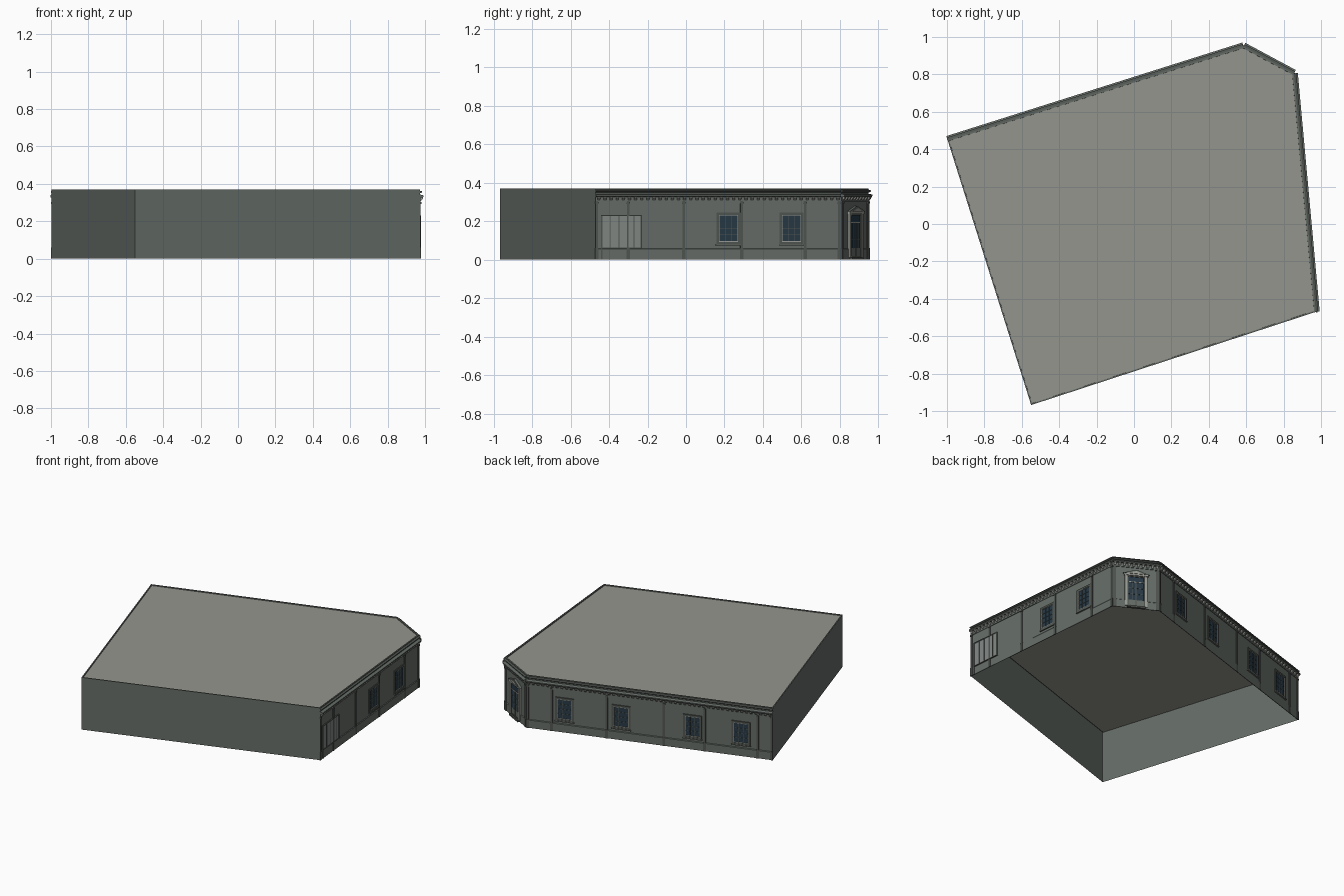
import bpy, bmesh
from mathutils import Vector

if "Cube" in bpy.data.objects:
    bpy.data.objects.remove(bpy.data.objects["Cube"])

H = 0.37
D, C, B, A, E = [Vector(p) for p in
                 ((0.972, -0.47), (0.855, 0.805), (0.585, 0.95), (-0.997, 0.45), (-0.55, -0.968))]


def mat(name, r, g, b):
    m = bpy.data.materials.new(name)
    m.diffuse_color = (r, g, b, 1)
    m.use_nodes = True
    m.node_tree.nodes["Principled BSDF"].inputs["Base Color"].default_value = m.diffuse_color
    return m


WALL = mat("wall_paint", 0.13, 0.15, 0.135)
ROOF = mat("roof_grey", 0.30, 0.30, 0.27)
TRIM = mat("dark_trim", 0.08, 0.09, 0.08)
LIGHT = mat("light_trim", 0.32, 0.33, 0.30)
GLASS = mat("dark_glass", 0.02, 0.04, 0.06)
PANE = mat("shop_pane", 0.22, 0.24, 0.23)

parts = {}   # part name -> (bmesh, material)


def finish(bm, name, *mats):
    bmesh.ops.recalc_face_normals(bm, faces=bm.faces[:])
    me = bpy.data.meshes.new(name)
    bm.to_mesh(me)
    bm.free()
    for m in mats:
        me.materials.append(m)
    bpy.context.collection.objects.link(bpy.data.objects.new(name, me))


class Facade:
    """Local frame: s along the wall, d outward, z up."""

    def __init__(self, name, p, q):
        self.name, self.p = name, p
        self.t = (q - p).normalized()
        self.n = Vector((self.t.y, -self.t.x))
        self.len = (q - p).length

    def at(self, s, d, z):
        v = self.p + self.t * s + self.n * d
        return (v.x, v.y, z)

    def bm(self, part, m):
        return parts.setdefault(self.name + "_" + part, (bmesh.new(), m))[0]

    def prism(self, part, m, ring0, ring1):
        bm = self.bm(part, m)
        a = [bm.verts.new(self.at(*v)) for v in ring0]
        b = [bm.verts.new(self.at(*v)) for v in ring1]
        bm.faces.new(a)
        bm.faces.new(b[::-1])
        for i in range(len(a)):
            j = (i + 1) % len(a)
            bm.faces.new((a[i], b[i], b[j], a[j]))

    def box(self, part, m, s0, s1, z0, z1, d1, d0=0.0):
        ring = [(d0, z0), (d1, z0), (d1, z1), (d0, z1)]
        self.run(part, m, ring, s0, s1)

    def run(self, part, m, profile, s0, s1):
        self.prism(part, m, [(s0, d, z) for d, z in profile], [(s1, d, z) for d, z in profile])

    def frame(self, part, m, s0, s1, z0, z1, w, d):
        self.box(part, m, s0, s0 + w, z0, z1, d)
        self.box(part, m, s1 - w, s1, z0, z1, d)
        self.box(part, m, s0 + w, s1 - w, z1 - w, z1, d)
        self.box(part, m, s0 + w, s1 - w, z0, z0 + w, d)

    def bars(self, part, m, s0, s1, z0, z1, cols, rows, w, d):
        for i in range(1, cols):
            s = s0 + (s1 - s0) * i / cols
            self.box(part, m, s - w / 2, s + w / 2, z0, z1, d)
        for i in range(1, rows):
            z = z0 + (z1 - z0) * i / rows
            self.box(part, m, s0, s1, z - w / 2, z + w / 2, d)

    def window(self, s):
        a, b, z0, z1 = s - 0.063, s + 0.063, 0.08, 0.245
        self.frame("window_frames", TRIM, a, b, z0, z1, 0.013, 0.007)
        self.frame("window_sashes", LIGHT, a + 0.013, b - 0.013, z0 + 0.013, z1 - 0.013, 0.003, 0.005)
        self.box("window_glass", GLASS, a + 0.013, b - 0.013, z0 + 0.013, z1 - 0.013, 0.002)
        self.bars("window_bars", TRIM, a + 0.016, b - 0.016, z0 + 0.016, z1 - 0.016, 3, 4, 0.002, 0.004)
        self.box("window_sills", WALL, a - 0.003, b + 0.003, z0 - 0.006, z0, 0.010)

    def pilaster(self, s, w=0.014):
        self.box("pilasters", TRIM, s - w / 2, s + w / 2, 0.058, 0.305, 0.005)
        self.box("pilasters", TRIM, s - w / 2 - 0.002, s + w / 2 + 0.002, 0.293, 0.303, 0.008)
        self.box("pilasters", TRIM, s - w / 2 - 0.002, s + w / 2 + 0.002, 0.0, 0.060, 0.007)

    def dress(self):
        # plinth, frieze, cornice, parapet moulding and modillions
        L = self.len
        self.run("plinth", WALL, [(0, 0), (0.004, 0), (0.004, 0.055), (0, 0.059)], 0, L)
        self.box("frieze", WALL, 0, L, 0.300, 0.328, 0.004)
        self.run("cornice", WALL, [(0, 0.326), (0.016, 0.326), (0.021, 0.332),
                                   (0.021, 0.338), (0.006, 0.342), (0, 0.342)], 0, L)
        self.run("parapet_moulding", TRIM, [(0, 0.349), (0.007, 0.352), (0.013, 0.356),
                                            (0.013, 0.360), (0, 0.364)], 0, L)
        n = round(L / 0.032)
        for i in range(n):
            s = (i + 0.5) * L / n
            self.run("modillions", LIGHT, [(0.004, 0.309), (0.009, 0.311), (0.018, 0.321),
                                           (0.018, 0.326), (0.004, 0.326)], s - 0.007, s + 0.007)


# open-bottomed shell with a low parapet and roof deck
bm = bmesh.new()
corners = (D, C, B, A, E)
low = [bm.verts.new((p.x, p.y, 0)) for p in corners]
top = [bm.verts.new((p.x, p.y, H)) for p in corners]
for i in range(5):
    j = (i + 1) % 5
    bm.faces.new((low[i], low[j], top[j], top[i]))
deck = bm.faces.new(top)
bm.normal_update()
bmesh.ops.inset_individual(bm, faces=[deck], thickness=0.01)
bmesh.ops.inset_individual(bm, faces=[deck], thickness=0.0005, depth=-0.006)
deck.material_index = 1
finish(bm, "building_shell", WALL, ROOF)

# right facade: two windows and a shopfront
right = Facade("right", D, C)
right.dress()
for s in (0.006, 0.17, 0.46, 0.762, 1.094, right.len - 0.008):
    right.pilaster(s)
for s in (0.693, 1.023):
    right.window(s)
right.box("shop_panes", PANE, 0.032, 0.236, 0.062, 0.228, 0.005)
right.frame("shop_frame", TRIM, 0.028, 0.240, 0.058, 0.232, 0.006, 0.008)
for s in (0.078, 0.122, 0.2):
    right.box("shop_mullions", TRIM, s - 0.002, s + 0.002, 0.064, 0.226, 0.007)
right.box("shop_door_jamb", TRIM, 0.028, 0.034, 0.0, 0.06, 0.008)

# chamfered corner: entrance with pediment
corner = Facade("corner", C, B)
corner.dress()
for s in (0.012, corner.len - 0.012):
    corner.pilaster(s, 0.02)
m = corner.len / 2
for k in (-1, 1):
    corner.box("door_columns", LIGHT, m + k * 0.066 - 0.008, m + k * 0.066 + 0.008, 0.012, 0.238, 0.011)
corner.box("door_glass", GLASS, m - 0.058, m + 0.058, 0.06, 0.238, 0.005)
corner.box("door_lower_panels", WALL, m - 0.058, m + 0.058, 0.012, 0.06, 0.006)
corner.frame("door_frame", TRIM, m - 0.058, m + 0.058, 0.012, 0.238, 0.008, 0.009)
corner.box("door_transom", LIGHT, m - 0.05, m + 0.05, 0.19, 0.195, 0.008)
corner.box("door_split", TRIM, m - 0.003, m + 0.003, 0.02, 0.19, 0.008)
corner.bars("door_bars", TRIM, m - 0.05, m + 0.05, 0.06, 0.19, 4, 3, 0.002, 0.007)
corner.box("door_lintel", LIGHT, m - 0.08, m + 0.08, 0.238, 0.250, 0.014)
for d, w, h, part, mt in ((0.016, 0.086, 0.030, "pediment", WALL), (0.018, 0.055, 0.019, "pediment_panel", LIGHT)):
    tri = [(m - w, 0.25), (m + w, 0.25), (m, 0.25 + h)]
    corner.prism(part, mt, [(s, 0, z) for s, z in tri], [(s, d, z) for s, z in tri])
corner.box("door_step", TRIM, m - 0.06, m + 0.06, 0.0, 0.012, 0.018)

# long back facade: four windows
back = Facade("back", B, A)
back.dress()
for s in (0.008, 0.17, 0.54, 0.925, 1.2, 1.557, back.len - 0.008):
    back.pilaster(s)
for s in (0.257, 0.638, 1.118, 1.445):
    back.window(s)

for name, (mesh, material) in parts.items():
    finish(mesh, name, material)
